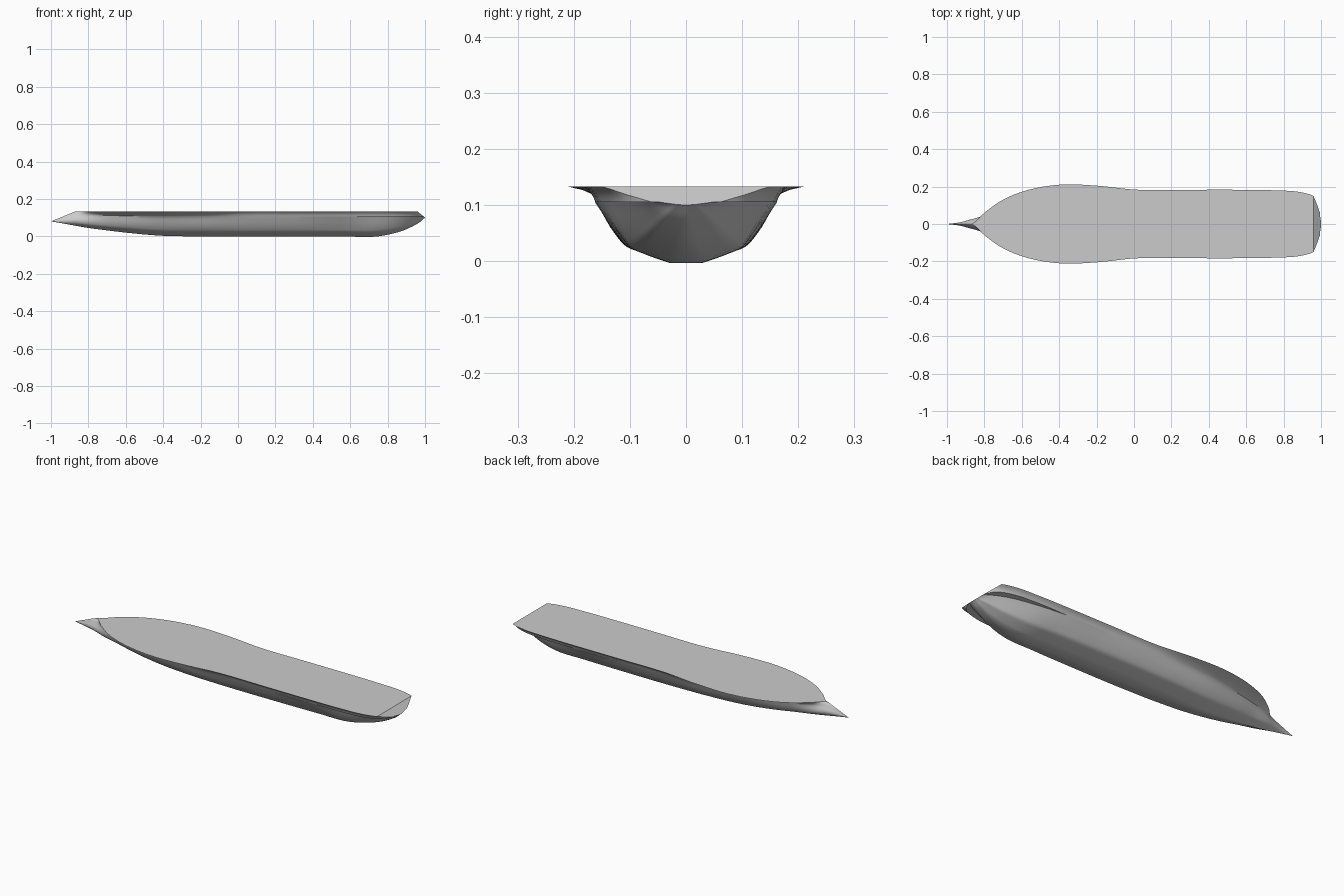
import bpy, bmesh, math
from mathutils import Vector

cube = bpy.data.objects.get("Cube")
if cube:
    bpy.data.objects.remove(cube, do_unlink=True)

DECK_Z = 0.133
KNUCKLE_Z = 0.105

# Stations: x, keel height, then half breadths of deck, knuckle, shelf, bilge, keel
STATIONS = [
    (-1, .08, 0, 0, 0, 0, 0),
    (-.93, .068, 0, .004, .004, .009, 0),
    (-.87, .057, 0, .013, .013, .025, 0),
    (-.8, .045, .06, .043, .043, .043, 0),
    (-.7, .032, .13, .075, .075, .06, 0),
    (-.6, .02, .172, .1, .1, .08, .003),
    (-.4, .003, .21, .136, .136, .105, .01),
    (-.2, 0, .205, .15, .15, .12, .02),
    (0, 0, .184, .158, .158, .125, .03),
    (.3, 0, .183, .16, .16, .125, .03),
    (.55, 0, .183, .16, .16, .12, .03),
    (.75, 0, .18, .16, .138, .108, .025),
    (.88, .03, .172, .147, .11, .08, .012),
    (.96, .068, .15, .115, .075, .05, .003),
    (1, .1, .11, .05, .04, .02, 0),
]


def refine(points, steps):
    """Smooth curve through points, using distance-aware tangents."""
    pts = [Vector(p) for p in points]
    n = len(pts)
    gap = [max((pts[i + 1] - pts[i]).length, 1e-5) for i in range(n - 1)]
    slope = [(pts[i + 1] - pts[i]) / gap[i] for i in range(n - 1)]
    tangent = [slope[0]]
    for i in range(1, n - 1):
        a, b = gap[i - 1], gap[i]
        tangent.append((slope[i - 1] * b + slope[i] * a) / (a + b))
    tangent.append(slope[-1])
    out = []
    for i in range(n - 1):
        for s in range(steps):
            t = s / steps
            h = t * t * (3 - 2 * t)
            out.append(pts[i] * (1 - h) + pts[i + 1] * h
                       + tangent[i] * gap[i] * t * (1 - t) ** 2
                       - tangent[i + 1] * gap[i] * t * t * (1 - t))
    return out + [pts[-1]]


def section(station):
    """Closed ring of points for one cross-section."""
    x, keel, deck, knuckle, shelf, bilge, flat = station
    deck, knuckle, shelf, bilge, flat = (max(v, 0) for v in (deck, knuckle, shelf, bilge, flat))
    top = min(DECK_Z, .08 + (x + 1) * .41)
    if x <= -.87:
        deck = 0
    kz = keel + .79 * (top - keel) if x < 0 else max(KNUCKLE_Z, keel)
    rise = kz - keel
    lower = refine([(flat, keel), (flat + (bilge - flat) * .5, keel + rise * .14),
                    (flat + (bilge - flat) * .8, keel + rise * .25),
                    (bilge, keel + rise * .45), (shelf, kz)], 4)
    # Concave flare above the knuckle
    upper = [(knuckle + (deck - knuckle) * f, kz + (top - kz) * g)
             for f, g in ((0, 0), (.13, .25), (.32, .5), (.6, .77), (1, 1))]
    side = [(0, keel)] + [tuple(p) for p in lower] + upper
    ring = side + [(-y, z) for y, z in reversed(side[1:])]
    return [Vector((x, y, z)) for y, z in ring]


# Hull lofted through the smoothed stations
bm = bmesh.new()
rings = [[bm.verts.new(p) for p in section(s)] for s in refine(STATIONS, 5)]
for a, b in zip(rings, rings[1:]):
    for i in range(len(a)):
        j = (i + 1) % len(a)
        bm.faces.new((a[i], a[j], b[j], b[i]))
bmesh.ops.remove_doubles(bm, verts=bm.verts, dist=2e-5)

# Raked transom cut across the stern
bmesh.ops.bisect_plane(bm, geom=bm.verts[:] + bm.edges[:] + bm.faces[:], dist=1e-5,
                       plane_co=(.96, 0, DECK_Z), plane_no=(.033, 0, .04), clear_outer=True)
bmesh.ops.holes_fill(bm, edges=[e for e in bm.edges if e.is_boundary])
bmesh.ops.recalc_face_normals(bm, faces=bm.faces)
mesh = bpy.data.meshes.new("hull")
bm.to_mesh(mesh)
bm.free()
hull = bpy.data.objects.new("hull", mesh)
bpy.context.collection.objects.link(hull)

# Plain grey paint
grey = bpy.data.materials.new("hull_grey")
grey.use_nodes = True
colour = (.6, .6, .6, 1)
grey.diffuse_color = colour
grey.node_tree.nodes["Principled BSDF"].inputs["Base Color"].default_value = colour
mesh.materials.append(grey)

for o in bpy.context.selected_objects:
    o.select_set(False)
hull.select_set(True)
bpy.context.view_layer.objects.active = hull
bpy.ops.object.shade_smooth_by_angle(angle=math.radians(35))
